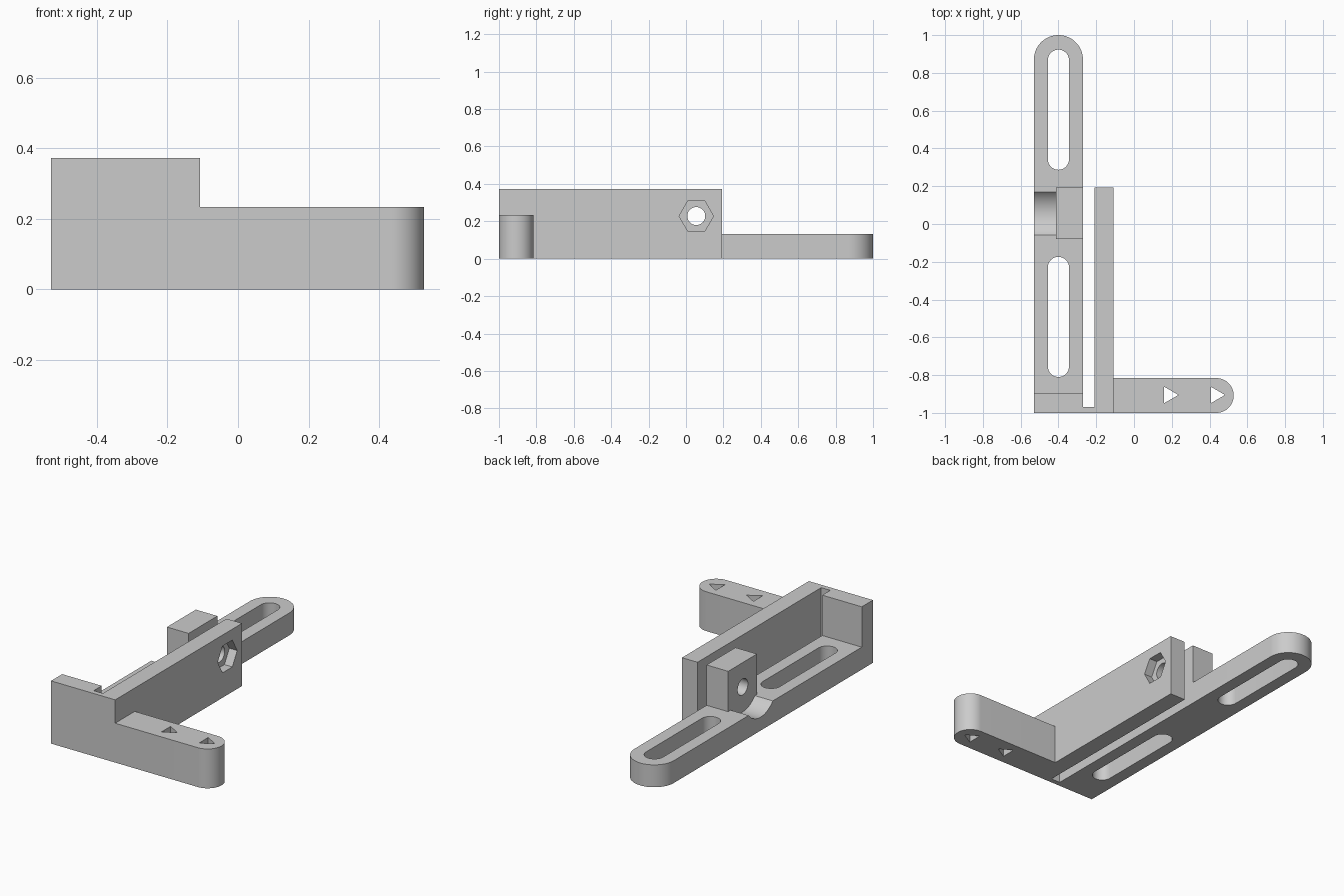
import bpy, bmesh, math
from mathutils import Vector

if "Cube" in bpy.data.objects:
    bpy.data.objects.remove(bpy.data.objects["Cube"])

grey = bpy.data.materials.new("plain grey")
grey.diffuse_color = (0.6, 0.6, 0.6, 1)
grey.use_nodes = True
grey.node_tree.nodes["Principled BSDF"].inputs["Base Color"].default_value = grey.diffuse_color


def prism(name, pts, lo, hi, axis="z"):
    """Extrude a 2D outline along z (points are x,y) or x (points are y,z)."""
    def place(p, t):
        return (p[0], p[1], t) if axis == "z" else (t, p[0], p[1])
    bm = bmesh.new()
    face = bm.faces.new([bm.verts.new(place(p, lo)) for p in pts])
    ext = bmesh.ops.extrude_face_region(bm, geom=[face])
    move = Vector(place((0, 0), hi - lo))
    bmesh.ops.translate(bm, vec=move, verts=[v for v in ext["geom"] if isinstance(v, bmesh.types.BMVert)])
    bmesh.ops.recalc_face_normals(bm, faces=bm.faces)
    me = bpy.data.meshes.new(name)
    bm.to_mesh(me)
    bm.free()
    me.materials.append(grey)
    ob = bpy.data.objects.new(name, me)
    bpy.context.collection.objects.link(ob)
    return ob


def arc(cx, cy, r, a0, a1, n):
    return [(cx + r * math.cos(math.radians(a0 + (a1 - a0) * i / n)),
             cy + r * math.sin(math.radians(a0 + (a1 - a0) * i / n))) for i in range(n + 1)]


def ring(cx, cy, r, n):
    return arc(cx, cy, r, 0, 360, n)[:-1]


def rect(x0, x1, y0, y1):
    return [(x0, y0), (x1, y0), (x1, y1), (x0, y1)]


def combine(target, other, op):
    mod = target.modifiers.new(op, "BOOLEAN")
    mod.operation, mod.object, mod.solver = op, other, "EXACT"
    bpy.context.view_layer.objects.active = target
    bpy.ops.object.modifier_apply(modifier=mod.name)
    bpy.data.objects.remove(other)


H = 0.373                  # full height
CY, CZ = 0.055, 0.228      # bolt axis

# Slotted foot with a rounded far end
body = prism("slotted_bracket", [(-0.53, -1), (-0.27, -1)] + arc(-0.4, 0.87, 0.13, 0, 180, 32), 0, 0.133)

# Heel, tall wall, bolt block and rounded side arm
arm = [(-0.15, -1)] + arc(0.436, -0.908, 0.092, -90, 90, 32) + [(-0.15, -0.816)]
for part in (prism("heel", rect(-0.53, -0.15, -1, -0.895), 0, H),
             prism("wall", rect(-0.21, -0.108, -1, 0.192), 0, H),
             prism("bolt_block", rect(-0.412, -0.27, -0.079, 0.192), 0.05, H),
             prism("arm", arm, 0, 0.234)):
    combine(body, part, "UNION")

# Flex slit, foot slots, triangle holes, bolt hole, hex pocket and round relief
cuts = [prism("slit_cut", rect(-0.27, -0.21, -0.97, -0.8), -0.1, 0.5)]
for y0, y1 in ((0.287, 0.923), (-0.81, -0.174)):
    r = 0.056
    slot = arc(-0.4, y1 - r, r, 0, 180, 24) + arc(-0.4, y0 + r, r, 180, 360, 24)
    cuts.append(prism("slot_cut", slot, -0.1, 0.5))
for x in (0.185, 0.432):
    cuts.append(prism("triangle_cut", ring(x, -0.905, 0.05, 3), -0.1, 0.5))
cuts += [prism("relief_cut", ring(CY, CZ, 0.148, 64), -0.6, -0.412, "x"),
         prism("bolt_cut", ring(CY, CZ, 0.048, 32), -0.6, 0, "x"),
         prism("hex_cut", ring(CY, CZ, 0.092, 6), -0.16, 0, "x")]
for cut in cuts:
    combine(body, cut, "DIFFERENCE")

# Smooth the rounded faces, keep the corners sharp
bpy.ops.object.select_all(action="DESELECT")
body.select_set(True)
bpy.context.view_layer.objects.active = body
bpy.ops.object.shade_smooth_by_angle(angle=math.radians(30))
